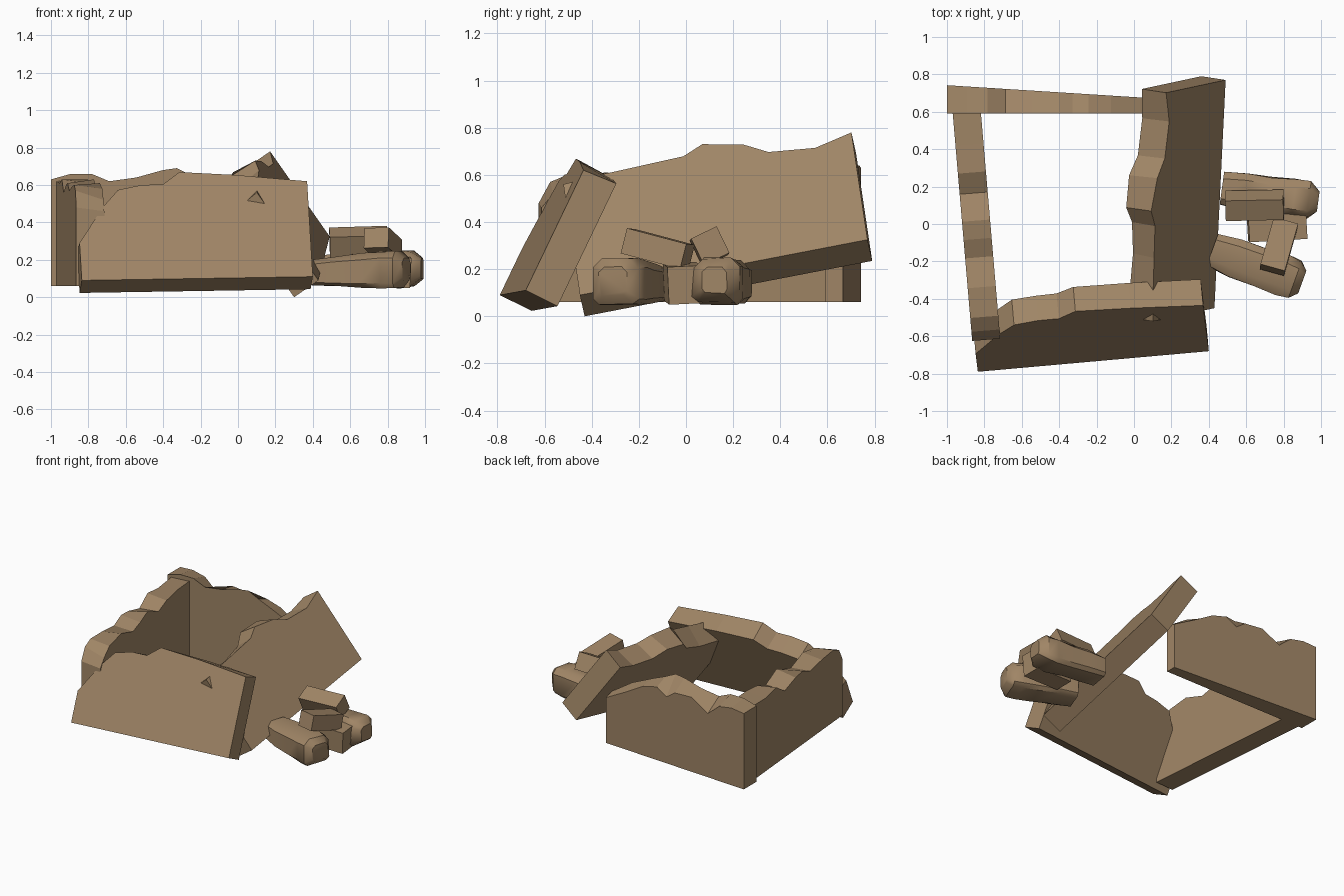
import bpy, bmesh, random
from mathutils import Vector, Euler

if "Cube" in bpy.data.objects:
    bpy.data.objects.remove(bpy.data.objects["Cube"])

random.seed(4)
mat = bpy.data.materials.new("sandy_brown_stone")
mat.diffuse_color = (0.35, 0.235, 0.132, 1)
mat.use_nodes = True
mat.node_tree.nodes["Principled BSDF"].inputs["Base Color"].default_value = mat.diffuse_color


def finish(bm, name):
    bmesh.ops.recalc_face_normals(bm, faces=bm.faces)
    me = bpy.data.meshes.new(name)
    bm.to_mesh(me)
    bm.free()
    me.materials.append(mat)
    ob = bpy.data.objects.new(name, me)
    bpy.context.collection.objects.link(ob)
    return ob


def loft(rings, name):
    bm = bmesh.new()
    rows = [[bm.verts.new(p) for p in r] for r in rings]
    n = len(rows[0])
    for a, b in zip(rows, rows[1:]):
        for i in range(n):
            j = (i + 1) % n
            bm.faces.new((a[i], a[j], b[j], b[i]))
    bm.faces.new(rows[0])
    bm.faces.new(rows[-1][::-1])
    return finish(bm, name)


def wall(name, start, end, up, thick, profile, taper=1.0):
    """Broken slab: profile holds (fraction along, near height, far height)."""
    start, end, up, thick = map(Vector, (start, end, up, thick))
    rings = []
    for t, h0, h1 in profile:
        p = start.lerp(end, t)
        q = p + thick * (1 + (taper - 1) * t)
        rings.append([p, p + up * h0, q + up * h1, q])
    return loft(rings, name)


# Front wall, leaning inwards
wall("front_wall", (-.835, -.79, .09), (.40, -.68, .11), (-.06, .48, 1), (-.012, .135, -.067),
     [(0, .2, .22), (.11, .39, .38), (.18, .48, .48), (.285, .505, .50), (.375, .505, .505),
      (.45, .57, .56), (.69, .55, .55), (1, .51, .52)])

# Right wall, toppled against the back wall
wall("right_wall", (.43, -.45, .09), (.49, .77, .325), (-.70, -.15, 1), (-.13, .02, -.09),
     [(0, .47, .46), (.14, .48, .47), (.28, .485, .46), (.42, .49, .48), (.49, .525, .53),
      (.63, .49, .52), (.71, .44, .46), (.87, .42, .44), (1, .455, .455)])

# Back wall, upright with a crumbled top
wall("back_wall", (-1, .59, .06), (.2, .59, .06), (0, 0, 1), (0, .152, 0),
     [(0, .57, .57), (.09, .60, .58), (.18, .60, .56), (.26, .56, .48), (.38, .58, .56),
      (.5, .62, .55), (.56, .63, .50), (.63, .59, .55), (.73, .54, .52), (.86, .47, .43),
      (1, .36, .34)], taper=.5)

# Left wall, slightly askew
wall("left_wall", (-.865, -.625, .06), (-.97, .6, .06), (0, 0, 1), (.15, .012, 0),
     [(0, .42, .40), (.04, .51, .46), (.1, .54, .52), (.23, .53, .55), (.36, .51, .50),
      (.44, .55, .53), (.52, .54, .57), (.64, .50, .51), (.73, .57, .55), (.85, .55, .57),
      (1, .56, .57)])


# Rounded fallen stones: chamfered rings along an axis
def stone(name, a, b, sizes):
    a, b = Vector(a), Vector(b)
    side = (b - a).cross(Vector((0, 0, 1))).normalized()
    up = Vector((0, 0, 1))
    rings = []
    for t, w, h in sizes:
        c = a.lerp(b, t)
        ring = []
        for x, z in ((1, .6), (.6, 1), (-.6, 1), (-1, .6), (-1, -.75), (-.75, -1), (.75, -1), (1, -.75)):
            k = 1 + random.uniform(-.06, .06)
            ring.append(c + side * x * w * k + up * z * h * k)
        rings.append(ring)
    ob = loft(rings, name)
    bpy.context.view_layer.objects.active = ob
    ob.select_set(True)
    bpy.ops.object.shade_smooth_by_angle(angle=.7)
    ob.select_set(False)


stone("fallen_stone_front", (.42, -.135, .135), (.9, -.31, .15),
      [(0, .09, .07), (.25, .105, .08), (.55, .105, .09), (.78, .11, .10), (.92, .10, .095), (1, .065, .06)])
stone("fallen_stone_back", (.47, .19, .145), (.985, .12, .155),
      [(0, .09, .08), (.25, .10, .09), (.5, .095, .095), (.75, .10, .10), (.9, .10, .09), (1, .055, .055)])


# Square fallen blocks
def block(name, centre, size, rot):
    bm = bmesh.new()
    bmesh.ops.create_cube(bm, size=1)
    for v in bm.verts:
        v.co = Euler(rot).to_matrix() @ Vector([c * s for c, s in zip(v.co, size)]) + Vector(centre)
    finish(bm, name)


block("fallen_block_top", (.645, .10, .295), (.31, .12, .125), (.45, -.03, .02))
block("fallen_block_cross", (.775, -.12, .285), (.135, .27, .11), (-.25, -.03, -.27))
block("fallen_block_base", (.765, -.015, .14), (.31, .14, .16), (.05, .05, .06))
